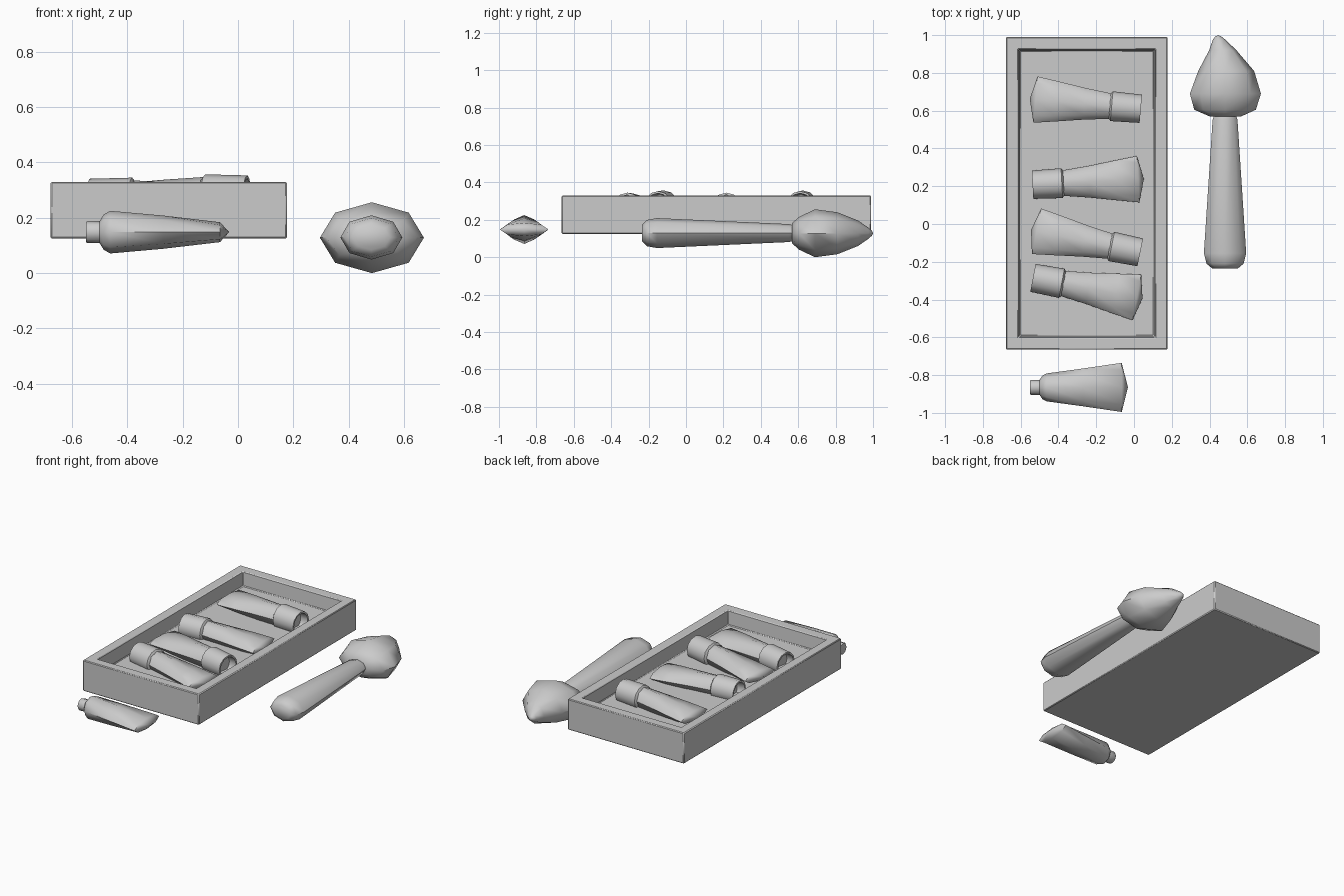
import bpy, bmesh, math
from mathutils import Matrix, Vector

if "Cube" in bpy.data.objects:
    bpy.data.objects.remove(bpy.data.objects["Cube"])


def finish(bm, name, angle=40):
    bmesh.ops.recalc_face_normals(bm, faces=bm.faces)
    me = bpy.data.meshes.new(name)
    bm.to_mesh(me)
    bm.free()
    ob = bpy.data.objects.new(name, me)
    bpy.context.collection.objects.link(ob)
    bpy.ops.object.select_all(action='DESELECT')
    ob.select_set(True)
    bpy.context.view_layer.objects.active = ob
    bpy.ops.object.shade_smooth_by_angle(angle=math.radians(angle))
    return ob


def loft(name, sections, origin, angle_deg, sides=8, tip=0.0, smooth=40):
    """Skin elliptical rings (along, half width, half height, side shift); tip pulls the last cap out."""
    bm = bmesh.new()
    rings = []
    for t, w, h, s in sections:
        rings.append([bm.verts.new((t, s + w * math.cos(k * math.tau / sides),
                                    h * math.sin(k * math.tau / sides))) for k in range(sides)])
    for a, b in zip(rings, rings[1:]):
        for k in range(sides):
            j = (k + 1) % sides
            bm.faces.new((a[k], a[j], b[j], b[k]))
    bm.faces.new(rings[0])
    end = rings[-1]
    if tip:
        t, _, _, s = sections[-1]
        pole = bm.verts.new((t + tip, s, 0))
        for k in range(sides):
            bm.faces.new((end[k], end[(k + 1) % sides], pole))
    else:
        bm.faces.new(end)
    bm.transform(Matrix.Translation(Vector(origin)) @ Matrix.Rotation(math.radians(angle_deg), 4, 'Z'))
    return finish(bm, name, smooth)


# Tray: box with a recessed floor
bm = bmesh.new()
bmesh.ops.create_cube(bm, size=1)
bm.transform(Matrix.Translation((-0.25, 0.1625, 0.2275)) @ Matrix.Diagonal((0.855, 1.655, 0.205, 1)))
top = max(bm.faces, key=lambda f: f.calc_center_median().z)
bmesh.ops.inset_region(bm, faces=[top], thickness=0.092)
walls = bmesh.ops.extrude_face_region(bm, geom=[top])
floor_verts = [g for g in walls['geom'] if isinstance(g, bmesh.types.BMVert)]
bmesh.ops.delete(bm, geom=[top], context='FACES')
for v in floor_verts:
    v.co.z = 0.235
    v.co.x += 0.006 if v.co.x < -0.25 else -0.006
    v.co.y += 0.006 if v.co.y < 0.16 else -0.006
tray = finish(bm, "tray")
bev = tray.modifiers.new("soft_edges", 'BEVEL')
bev.width = 0.005
bev.segments = 1

# Paint tubes in the tray: hollow-ended cap and body flattening to a crimp
cap = [(0.05, 0.058, 0.058, 0), (0.0, 0.064, 0.064, 0), (0.0, 0.075, 0.075, 0),
       (0.155, 0.079, 0.079, 0), (0.165, 0.066, 0.066, 0)]
body = [(0.15, 0.066, 0.070, 0), (0.30, 0.084, 0.060, 0),
        (0.45, 0.107, 0.047, 0), (0.56, 0.123, 0.033, 0)]
placed = [((0.036, 0.610, 0.278), 175), ((-0.537, 0.208, 0.266), 3),
          ((0.033, -0.150, 0.278), 168.5), ((-0.535, -0.285, 0.266), -10.7)]
for i, (pos, ang) in enumerate(placed, 1):
    loft(f"tube_cap_{i}", cap, pos, ang, sides=12)
    loft(f"tube_body_{i}", body, pos, ang, tip=0.03, smooth=50)

# Loose open tube in front of the tray: neck, shoulder, body
loose = [(0.0, 0.036, 0.036, 0), (0.006, 0.040, 0.040, 0), (0.05, 0.040, 0.040, 0),
         (0.065, 0.062, 0.064, 0), (0.088, 0.074, 0.077, 0),
         (0.28, 0.100, 0.060, 0), (0.485, 0.130, 0.036, 0)]
loft("loose_tube", loose, (-0.55, -0.865, 0.148), 0, tip=0.033, smooth=50)

# Brush: tapered handle and pointed bristle head, running along +y
handle = [(-0.235, 0.068, 0.045, 0), (-0.21, 0.098, 0.070, 0), (-0.155, 0.112, 0.080, 0),
          (0.55, 0.066, 0.048, 0), (0.57, 0.060, 0.043, 0)]
head = [(0.568, 0.080, 0.055, 0), (0.605, 0.163, 0.088, 0.002), (0.69, 0.188, 0.128, 0),
        (0.81, 0.148, 0.112, -0.004), (0.92, 0.072, 0.068, 0.014),
        (0.975, 0.034, 0.030, 0.033), (0.993, 0.016, 0.014, 0.038)]
loft("brush_handle", handle, (0.482, 0, 0.129), 90, smooth=50)
loft("brush_head", head, (0.484, 0, 0.128), 90, tip=0.007, smooth=50)
